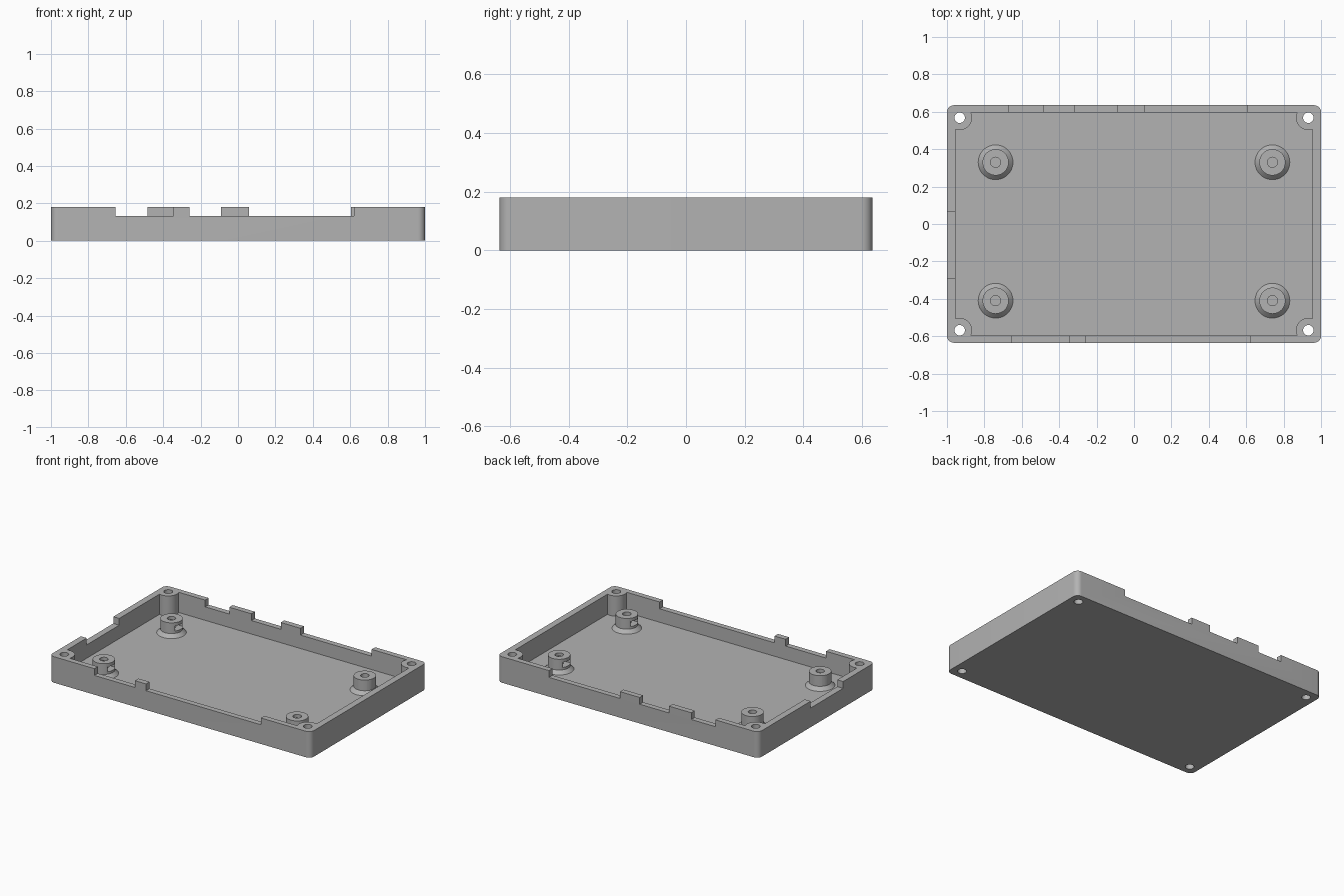
import bpy
import bmesh
import math
from mathutils import Matrix

cube = bpy.data.objects.get("Cube")
if cube:
    bpy.data.objects.remove(cube, do_unlink=True)

# Single plastic colour
plastic = bpy.data.materials.new("grey_plastic")
plastic.use_nodes = True
GREY = (0.45, 0.45, 0.45, 1)
plastic.diffuse_color = GREY
plastic.node_tree.nodes["Principled BSDF"].inputs["Base Color"].default_value = GREY

HALF_X, HALF_Y, HEIGHT = 1.0, 0.635, 0.18
INNER_X, INNER_Y, FLOOR = 0.955, 0.597, 0.04
NOTCH_Z = 0.133
STANDOFF_TOP = 0.138


def make_object(name, bm):
    mesh = bpy.data.meshes.new(name)
    bm.to_mesh(mesh)
    bm.free()
    mesh.materials.append(plastic)
    obj = bpy.data.objects.new(name, mesh)
    bpy.context.collection.objects.link(obj)
    return obj


def box(name, x0, x1, y0, y1, z0, z1, radius=0):
    """Box between limits, with optionally rounded vertical edges."""
    bm = bmesh.new()
    bmesh.ops.create_cube(bm, size=1)
    bmesh.ops.scale(bm, vec=(x1 - x0, y1 - y0, z1 - z0), verts=bm.verts)
    bmesh.ops.translate(bm, vec=((x0 + x1) / 2, (y0 + y1) / 2, (z0 + z1) / 2), verts=bm.verts)
    if radius:
        upright = [e for e in bm.edges if abs(e.verts[0].co.z - e.verts[1].co.z) > 0.01]
        bmesh.ops.bevel(bm, geom=upright, offset=radius, segments=10, profile=0.5, affect='EDGES')
    return make_object(name, bm)


def cone(name, x, y, z0, z1, r0, r1=None):
    """Upright cylinder or cone frustum."""
    bm = bmesh.new()
    bmesh.ops.create_cone(bm, cap_ends=True, segments=48, radius1=r0,
                          radius2=r0 if r1 is None else r1, depth=z1 - z0,
                          matrix=Matrix.Translation((x, y, (z0 + z1) / 2)))
    return make_object(name, bm)


def combine(target, tool, operation='DIFFERENCE'):
    """Apply a boolean and discard the tool."""
    mod = target.modifiers.new("boolean", 'BOOLEAN')
    mod.operation = operation
    mod.solver = 'EXACT'
    mod.object = tool
    bpy.context.view_layer.objects.active = target
    bpy.ops.object.modifier_apply(modifier=mod.name)
    bpy.data.objects.remove(tool, do_unlink=True)


def smooth(obj):
    bpy.ops.object.select_all(action='DESELECT')
    obj.select_set(True)
    bpy.context.view_layer.objects.active = obj
    bpy.ops.object.shade_smooth_by_angle(angle=math.radians(30))


# Tray body, hollowed around the corner screw posts
tray = box("tray", -HALF_X, HALF_X, -HALF_Y, HALF_Y, 0, HEIGHT, 0.037)
cavity = box("cavity", -INNER_X, INNER_X, -INNER_Y, INNER_Y, FLOOR, 0.3)
corners = [(sx * 0.932, sy * 0.568) for sx in (-1, 1) for sy in (-1, 1)]
for x, y in corners:
    combine(cavity, cone("post", x, y, 0, 0.4, 0.066))
combine(tray, cavity)
for x, y in corners:
    combine(tray, cone("screw_hole", x, y, -0.1, 0.4, 0.028))

# Connector notches in the front, back and side rims
for x0, x1 in ((-0.655, -0.345), (-0.26, 0.62)):
    combine(tray, box("front_notch", x0, x1, -0.7, -0.55, NOTCH_Z, 0.3))
for x0, x1 in ((-0.67, -0.485), (-0.315, -0.09), (0.06, 0.605)):
    combine(tray, box("back_notch", x0, x1, 0.55, 0.7, NOTCH_Z, 0.3))
combine(tray, box("side_notch", -1.1, -0.9, -0.29, 0.065, NOTCH_Z, 0.3))
smooth(tray)

# Board standoffs with flared foot, screw hole and inward nut slot
for x, side in ((-0.74, "right"), (0.74, "left")):
    for y, end in ((-0.41, "front"), (0.33, "back")):
        standoff = cone(f"{end}_{side}_standoff", x, y, FLOOR - 0.01, STANDOFF_TOP, 0.07)
        combine(standoff, cone("foot", x, y, FLOOR, FLOOR + 0.025, 0.093, 0.069), 'UNION')
        combine(standoff, cone("bore", x, y, FLOOR + 0.005, 0.3, 0.027))
        x0, x1 = sorted((x + math.copysign(0.035, x), x - math.copysign(0.12, x)))
        combine(standoff, box("nut_slot", x0, x1, y - 0.042, y + 0.042, 0.08, 0.115))
        smooth(standoff)
